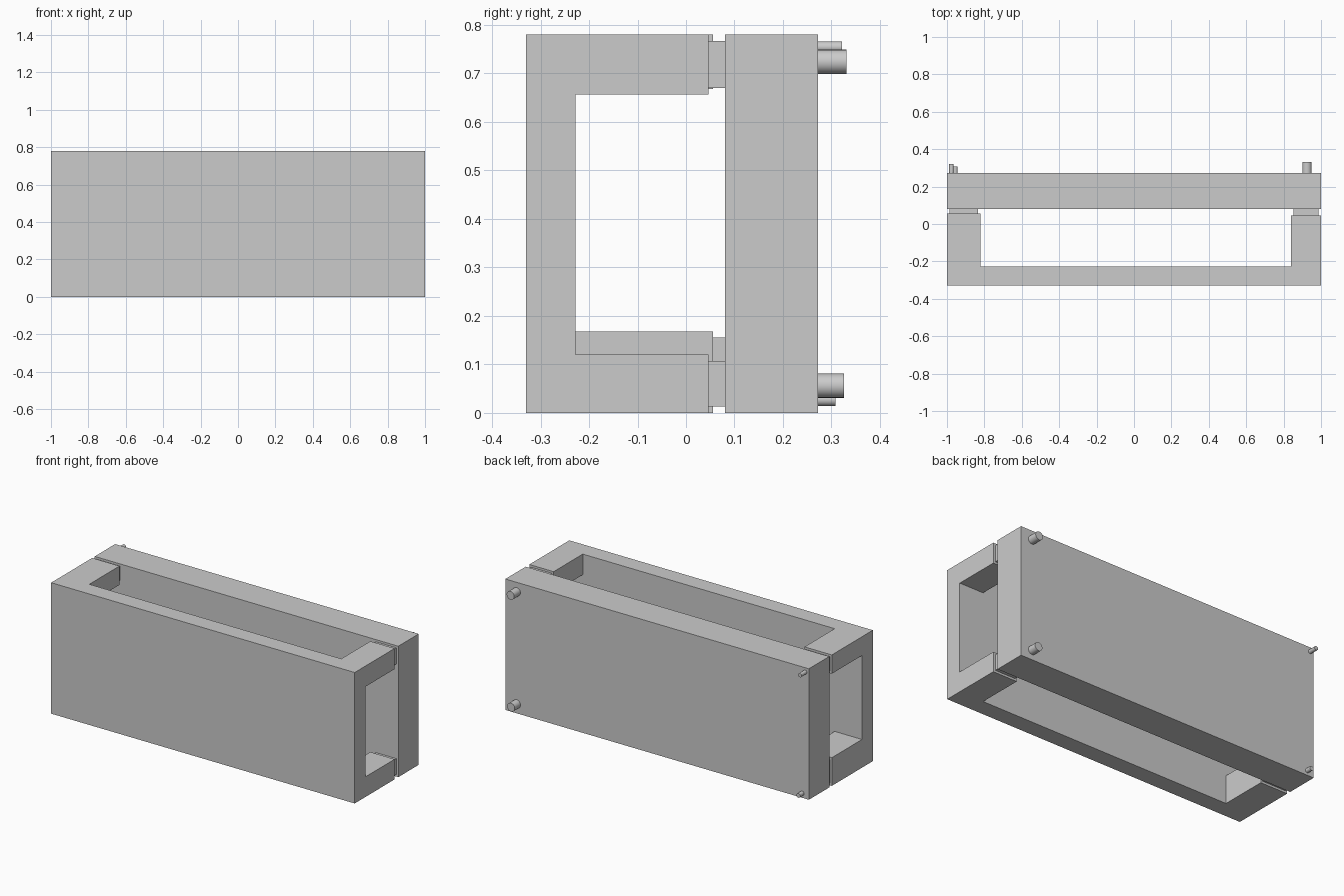
import bpy
import bmesh
from mathutils import Matrix, Vector

if "Cube" in bpy.data.objects:
    bpy.data.objects.remove(bpy.data.objects["Cube"])


def box(name, lo, hi):
    lo, hi = Vector(lo), Vector(hi)
    bm = bmesh.new()
    bmesh.ops.create_cube(bm, size=1)
    bmesh.ops.scale(bm, vec=hi - lo, verts=bm.verts)
    bmesh.ops.translate(bm, vec=(lo + hi) / 2, verts=bm.verts)
    return add(name, bm)


def peg(name, x, z, radius, y0, y1):
    bm = bmesh.new()
    bmesh.ops.create_cone(bm, cap_ends=True, segments=24, radius1=radius,
                          radius2=radius, depth=y1 - y0,
                          matrix=Matrix.Translation((x, (y0 + y1) / 2, z))
                          @ Matrix.Rotation(1.5707963, 4, 'X'))
    for f in bm.faces:
        f.smooth = len(f.verts) == 4
    for e in bm.edges:
        e.smooth = all(len(f.verts) == 4 for f in e.link_faces)
    return add(name, bm)


def add(name, bm):
    mesh = bpy.data.meshes.new(name)
    bm.to_mesh(mesh)
    bm.free()
    obj = bpy.data.objects.new(name, mesh)
    bpy.context.collection.objects.link(obj)
    return obj


TOP, BACK_FRONT, BACK_REAR = 0.78, 0.08, 0.272

# Thick front slab and rear slab
box("front_panel", (-1, -0.33, 0), (1, -0.228, TOP))
box("back_panel", (-1, BACK_FRONT, 0), (1, BACK_REAR, TOP))

# Corner arms reaching back, each ending in a slightly inset spacer
arms = {
    "upper_right": (0.84, 1, 0.657, TOP, 0.046),
    "lower_right": (0.84, 1, 0, 0.12, 0.046),
    "upper_left": (-1, -0.82, 0.668, TOP, 0.056),
    "lower_left": (-1, -0.82, 0, 0.168, 0.056),
}
for name, (x0, x1, z0, z1, end) in arms.items():
    box(name + "_arm", (x0, -0.228, z0), (x1, end, z1))
    m = 0.013
    box(name + "_spacer", (x0 + m, end, z0 + m), (x1 - m, BACK_FRONT, z1 - m))

# Round pegs on the rear face
peg("upper_right_peg", 0.925, 0.724, 0.025, BACK_REAR, 0.331)
peg("lower_right_peg", 0.925, 0.056, 0.025, BACK_REAR, 0.326)
peg("upper_left_peg", -0.976, 0.754, 0.012, BACK_REAR, 0.322)
peg("lower_left_peg", -0.956, 0.027, 0.013, BACK_REAR, 0.308)
